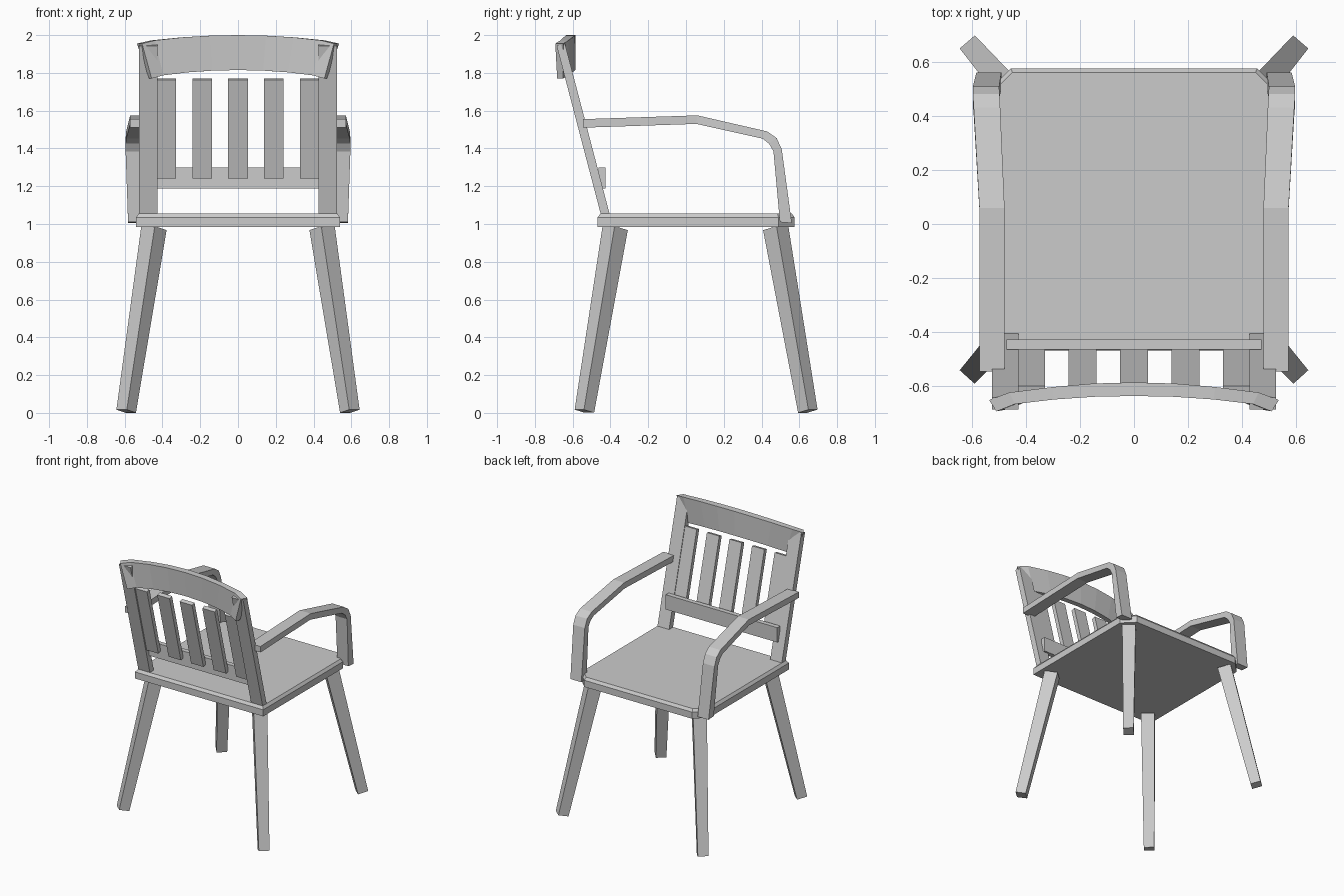
import bpy
from mathutils import Vector

cube = bpy.data.objects.get("Cube")
if cube:
    bpy.data.objects.remove(cube, do_unlink=True)

grey = bpy.data.materials.new("plain_grey")
grey.use_nodes = True
grey.diffuse_color = (0.6, 0.6, 0.6, 1)
grey.node_tree.nodes["Principled BSDF"].inputs["Base Color"].default_value = (0.6, 0.6, 0.6, 1)


def loft(name, rings, mirror=False):
    """Skin a list of equal closed rings, cap both ends, optionally mirror in x."""
    n = len(rings[0])
    verts = [tuple(p) for ring in rings for p in ring]
    faces = [list(range(n)), list(range(len(verts) - n, len(verts)))]
    for r in range(len(rings) - 1):
        a, b = r * n, (r + 1) * n
        for i in range(n):
            j = (i + 1) % n
            faces.append([a + i, a + j, b + j, b + i])
    mesh = bpy.data.meshes.new(name)
    mesh.from_pydata(verts, [], faces)
    mesh.materials.append(grey)
    obj = bpy.data.objects.new(name, mesh)
    bpy.context.collection.objects.link(obj)
    bpy.context.view_layer.objects.active = obj
    obj.select_set(True)
    bpy.ops.object.mode_set(mode='EDIT')
    bpy.ops.mesh.select_all(action='SELECT')
    bpy.ops.mesh.normals_make_consistent(inside=False)
    bpy.ops.object.mode_set(mode='OBJECT')
    obj.select_set(False)
    if mirror:
        mod = obj.modifiers.new("mirror", 'MIRROR')
        mod.use_mirror_merge = False
        mod.use_clip = False
    return obj


def extrude_x(name, profile, x0, x1, mirror=False):
    """Extrude a y-z profile between two x positions."""
    return loft(name, [[(x, y, z) for y, z in profile] for x in (x0, x1)], mirror)


# Seat: board with cut front corners and a bevelled top edge
def seat_ring(z, d):
    w, back, front, cut = 0.54 - d, -0.468 + d, 0.575 - d, 0.085 - d * 0.6
    return [(-w, back, z), (w, back, z), (w, front - cut, z),
            (w - cut, front, z), (cut - w, front, z), (-w, front - cut, z)]


loft("seat", [seat_ring(0.985, 0), seat_ring(1.035, 0), seat_ring(1.055, 0.015)])


# Legs: splayed, tapered square bars turned toward the corners
def leg(name, foot, top, foot_half, top_half):
    foot, top = Vector(foot), Vector(top)
    axis = (top - foot).normalized()
    u = axis.cross(Vector((0, 0, 1))).normalized()
    v = axis.cross(u)
    rings = [[c + u * h * a + v * h * b for a, b in ((1, 1), (-1, 1), (-1, -1), (1, -1))]
             for c, h in ((foot, foot_half), (top, top_half))]
    loft(name, rings, mirror=True)


leg("front_legs", (0.592, 0.645, 0.009), (0.445, 0.475, 0.978), 0.037, 0.048)
leg("back_legs", (0.592, -0.538, 0.009), (0.445, -0.375, 0.978), 0.037, 0.048)


# Leaning back: slanted bars share one slope
def slanted(z0, z1, y_at_seat, depth):
    slope = -0.262

    def y(z):
        return y_at_seat + slope * (z - 1.055)
    drop = depth * 0.25
    return [(y(z0), z0), (y(z0 + drop) + depth, z0 + drop),
            (y(z1) + depth, z1), (y(z1 - drop), z1 - drop)]


extrude_x("back_posts", slanted(1.025, 1.955, -0.452, 0.047), 0.426, 0.524, mirror=True)
for i in range(-2, 3):
    x = i * 0.19
    extrude_x("back_slat", slanted(1.24, 1.77, -0.442, 0.032), x - 0.052, x + 0.052)

# Lower rail: upright board in front of the slats
extrude_x("lower_back_rail", [(-0.463, 1.188), (-0.427, 1.188), (-0.427, 1.3), (-0.463, 1.3)],
          -0.47, 0.47)

# Top rail: bowed board whose ends sweep back and taper downward
half = [(0.535, 0.508, -0.65, -0.692, 1.955), (0.46, 0.44, -0.622, -0.665, 1.972),
        (0.3, 0.295, -0.602, -0.648, 1.988), (0.15, 0.148, -0.589, -0.638, 1.997)]
middle = [(0, 0, -0.585, -0.635, 2.0)]
stations = ([(-a, -b, c, d, e) for a, b, c, d, e in half] + middle + half[::-1])
rail = []
for xf, xr, yf, yr, z in stations:
    low = z - 0.185
    rail.append([(xf, yf, z), (xr, yr, z), (xr * 0.9, yr + 0.01, low), (xf * 0.88, yf, low)])
loft("top_back_rail", rail)

# Arms: flat bars bending down to the seat (outer y, z, inner y, z, inner x, outer x)
path = [(-0.545, 1.555, -0.545, 1.51, 0.478, 0.571),
        (0.06, 1.575, 0.055, 1.53, 0.478, 0.571),
        (0.43, 1.49, 0.405, 1.452, 0.494, 0.592),
        (0.48, 1.455, 0.44, 1.425, 0.497, 0.595),
        (0.507, 1.395, 0.463, 1.385, 0.498, 0.595),
        (0.56, 1.005, 0.497, 1.01, 0.49, 0.582)]
loft("arms", [[(xi, ya, za), (xo, ya, za), (xo, yb, zb), (xi, yb, zb)]
              for ya, za, yb, zb, xi, xo in path], mirror=True)
